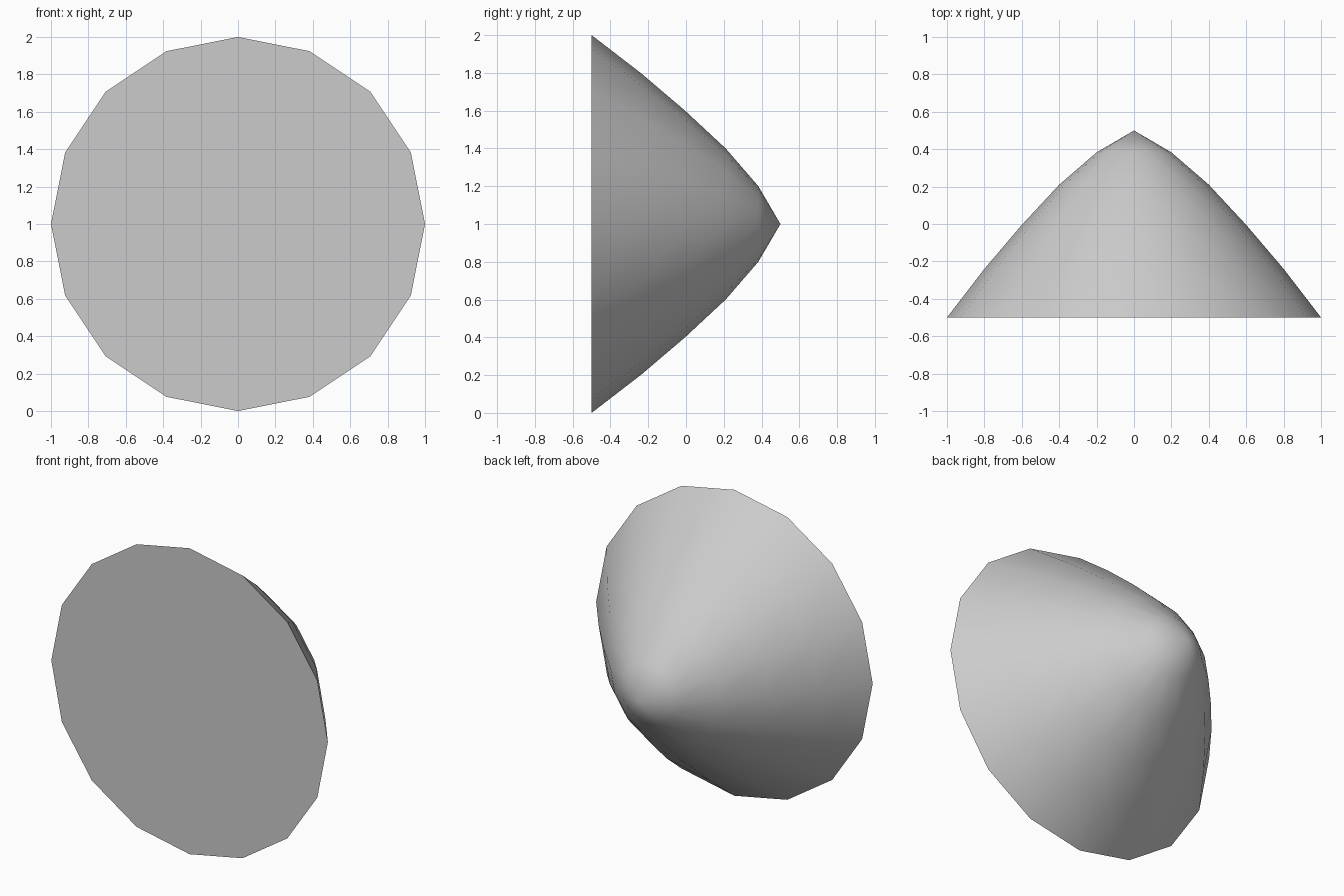
import bpy, bmesh, math

if "Cube" in bpy.data.objects:
    bpy.data.objects.remove(bpy.data.objects["Cube"])

SIDES = 16
# Profile from base to just below the tip: (radius, y)
PROFILE = [(1.0, -0.5), (0.8, -0.24), (0.6, -0.005), (0.4, 0.21), (0.2, 0.383)]
TIP_Y = 0.5

bm = bmesh.new()

# Rings around the y axis
rings = []
for r, y in PROFILE:
    angles = [2 * math.pi * i / SIDES for i in range(SIDES)]
    rings.append([bm.verts.new((r * math.cos(a), y, 1 + r * math.sin(a))) for a in angles])
tip = bm.verts.new((0, TIP_Y, 1))

# Flat base cap
bm.faces.new(rings[0])

# Curved side and pointed tip
for i in range(SIDES):
    j = (i + 1) % SIDES
    for lo, hi in zip(rings, rings[1:]):
        bm.faces.new((lo[i], lo[j], hi[j], hi[i]))
    bm.faces.new((rings[-1][i], rings[-1][j], tip))

bmesh.ops.recalc_face_normals(bm, faces=bm.faces)
mesh = bpy.data.meshes.new("curved_cone")
bm.to_mesh(mesh)
bm.free()

cone = bpy.data.objects.new("curved_cone", mesh)
bpy.context.collection.objects.link(cone)
bpy.context.view_layer.objects.active = cone
cone.select_set(True)
bpy.ops.object.shade_smooth_by_angle(angle=math.radians(50))
